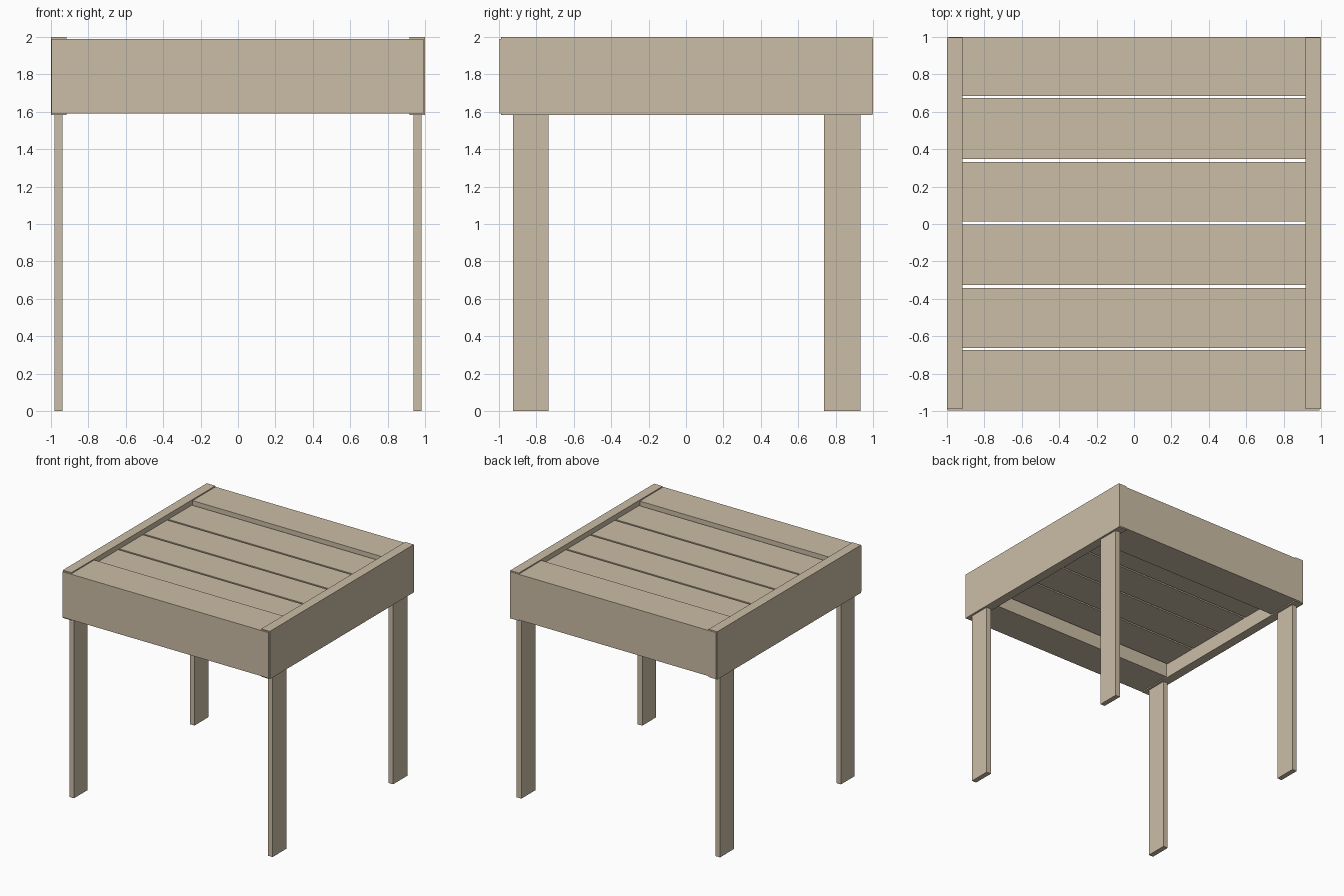
import bpy

if "Cube" in bpy.data.objects:
    bpy.data.objects.remove(bpy.data.objects["Cube"])

wood = bpy.data.materials.new("wood")
wood.diffuse_color = (0.60, 0.51, 0.38, 1)
wood.use_nodes = True
wood.node_tree.nodes["Principled BSDF"].inputs["Base Color"].default_value = wood.diffuse_color


def box(name, x, y, z):
    """Axis-aligned box from (min, max) ranges."""
    bpy.ops.mesh.primitive_cube_add(size=1, location=[(a + b) / 2 for a, b in (x, y, z)])
    ob = bpy.context.object
    ob.name = name
    ob.scale = [b - a for a, b in (x, y, z)]
    bpy.ops.object.transform_apply(location=False, rotation=False, scale=True)
    ob.data.materials.append(wood)
    return ob


# Deep beams along the front and back
box("front_beam", (-0.997, 0.992), (-0.997, -0.673), (1.592, 1.99))
box("back_beam", (-0.992, 0.997), (0.684, 1.0), (1.592, 1.99))

# Side rails, slightly taller than the beams
for side, x in (("left", (-1.0, -0.917)), ("right", (0.917, 1.0))):
    box(side + "_rail", x, (-0.988, 0.997), (1.582, 2.0))

# Four recessed top planks with narrow gaps between them
planks = ((-0.662, -0.343), (-0.327, -0.003), (0.013, 0.332), (0.348, 0.673))
for i, y in enumerate(planks):
    box(f"top_plank_{i + 1}", (-0.917, 0.917), y, (1.71, 1.955))

# Flat board legs under the rails
for side, x in (("left", (-0.982, -0.937)), ("right", (0.937, 0.982))):
    for end, y in (("front", (-0.925, -0.735)), ("back", (0.738, 0.933))):
        box(f"{end}_{side}_leg", x, y, (0.0, 1.582))
